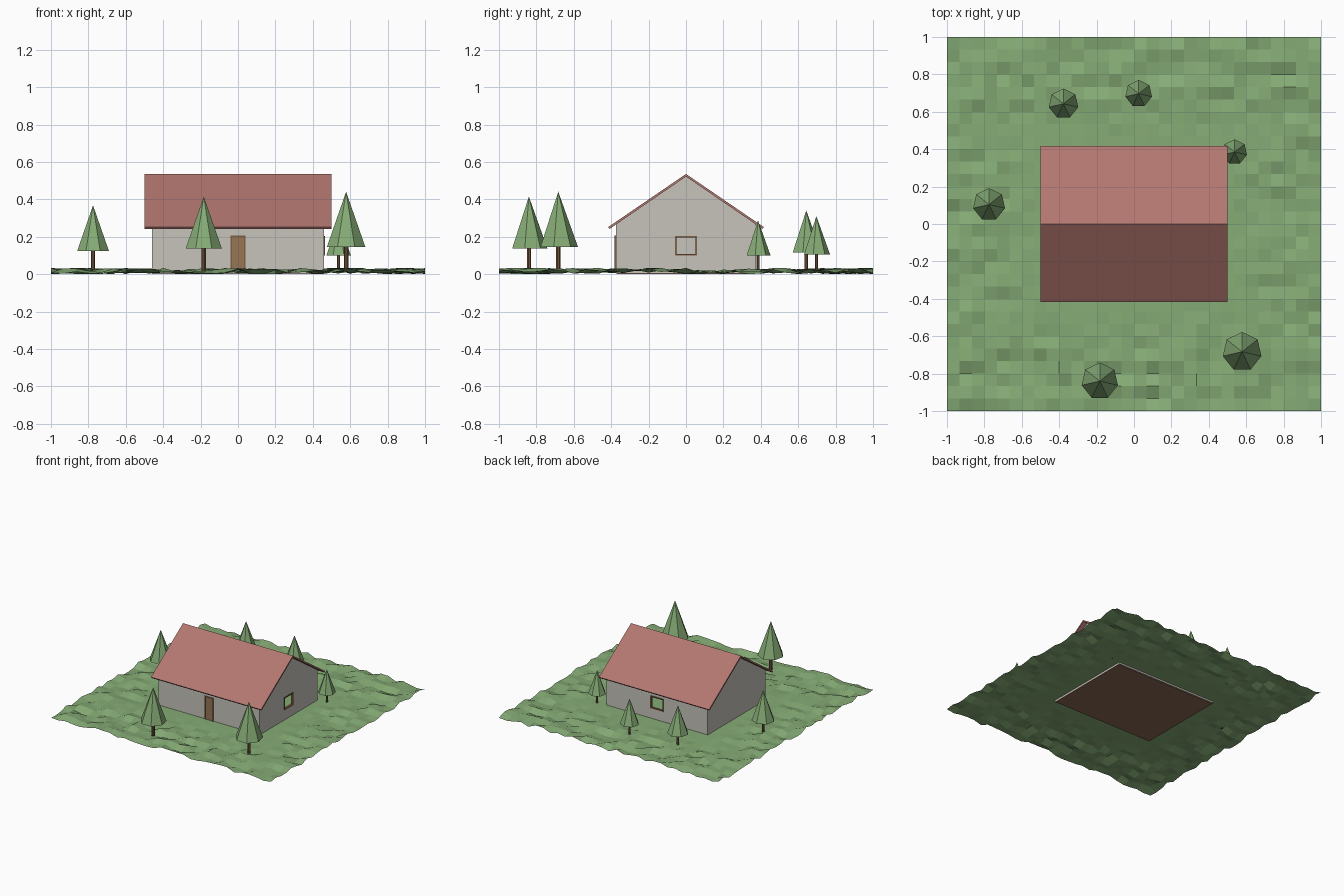
import bpy, bmesh, math, random
from mathutils import Matrix

if "Cube" in bpy.data.objects:
    bpy.data.objects.remove(bpy.data.objects["Cube"])

random.seed(4)


def material(name, rgb):
    m = bpy.data.materials.new(name)
    lin = [(c / 255 / 12.92) if c < 10 else ((c / 255 + 0.055) / 1.055) ** 2.4 for c in rgb]
    m.diffuse_color = (*lin, 1)
    m.use_nodes = True
    m.node_tree.nodes["Principled BSDF"].inputs["Base Color"].default_value = m.diffuse_color
    return m


GRASS = material("grass green", (134, 172, 118))
LEAF = material("leaf green", (134, 172, 118))
WALL = material("wall grey", (198, 195, 187))
ROOF = material("roof red", (178, 119, 111))
WOOD = material("wood brown", (150, 118, 84))
TRIM = material("trim brown", (128, 94, 68))
BARK = material("bark brown", (118, 88, 62))
FLOOR = material("floor brown", (138, 105, 84))


def finish(name, bm, mat):
    mesh = bpy.data.meshes.new(name)
    bmesh.ops.recalc_face_normals(bm, faces=bm.faces)
    bm.to_mesh(mesh)
    bm.free()
    mesh.materials.append(mat)
    ob = bpy.data.objects.new(name, mesh)
    bpy.context.collection.objects.link(ob)
    return ob


def add_box(bm, x0, x1, y0, y1, z0, z1):
    m = Matrix.Translation(((x0 + x1) / 2, (y0 + y1) / 2, (z0 + z1) / 2))
    bmesh.ops.create_cube(bm, size=1, matrix=m @ Matrix.Diagonal((x1 - x0, y1 - y0, z1 - z0, 1)))


def boxes(name, mat, *dims):
    bm = bmesh.new()
    for d in dims:
        add_box(bm, *d)
    return finish(name, bm, mat)


def prism(name, mat, profile, x0, x1):
    """Extrude a (y, z) profile along x."""
    bm = bmesh.new()
    face = bm.faces.new([bm.verts.new((x0, y, z)) for y, z in profile])
    ext = bmesh.ops.extrude_face_region(bm, geom=[face])["geom"]
    bmesh.ops.translate(bm, vec=(x1 - x0, 0, 0),
                        verts=[g for g in ext if isinstance(g, bmesh.types.BMVert)])
    return finish(name, bm, mat)


# Bumpy lawn, levelled around the house
bm = bmesh.new()
bmesh.ops.create_grid(bm, x_segments=30, y_segments=30, size=1)
for v in bm.verts:
    d = max(abs(v.co.x) - 0.5, abs(v.co.y) - 0.42) / 0.3
    k = min(1, max(0, d))
    v.co.z = 0.018 + k * random.uniform(-0.018, 0.016)
ground = finish("ground", bm, GRASS)
for p in ground.data.polygons:
    if p.normal.z < 0:
        p.flip()

# Walls with real window openings on the right and back
HX, HY, T, Z0, ZT = 0.46, 0.375, 0.012, 0.005, 0.275
W, WZ0, WZ1 = 0.055, 0.105, 0.2
boxes("floor", FLOOR, (-HX, HX, -HY + 0.005, HY - 0.005, 0.0, 0.006))
boxes("front_wall", WALL, (-HX, HX, -HY, -HY + T, Z0, ZT))
boxes("left_wall", WALL, (-HX, -HX + T, -HY, HY, Z0, ZT))
boxes("back_wall", WALL,
      (-HX, -W, HY - T, HY, Z0, ZT), (W, HX, HY - T, HY, Z0, ZT),
      (-W, W, HY - T, HY, Z0, WZ0), (-W, W, HY - T, HY, WZ1, ZT))
boxes("right_wall", WALL,
      (HX - T, HX, -HY, -W, Z0, ZT), (HX - T, HX, W, HY, Z0, ZT),
      (HX - T, HX, -W, W, Z0, WZ0), (HX - T, HX, -W, W, WZ1, ZT))

# Gables above the end walls
for side, x0 in (("left", -HX), ("right", HX - T)):
    prism(side + "_gable", WALL, [(-HY, ZT), (HY, ZT), (0, 0.525)], x0, x0 + T)

# Roof slabs, one per slope
for name, s in (("front_roof", -1), ("back_roof", 1)):
    prism(name, ROOF, [(0, 0.536), (s * 0.416, 0.252), (s * 0.409, 0.242), (0, 0.522)], -0.5, 0.5)

# Door with a thin frame
boxes("door", WOOD, (-0.031, 0.031, -HY - 0.004, -HY + 0.002, 0.012, 0.2))
boxes("door_frame", TRIM,
      (-0.039, -0.031, -HY - 0.007, -HY + 0.002, 0.012, 0.207),
      (0.031, 0.039, -HY - 0.007, -HY + 0.002, 0.012, 0.207),
      (-0.031, 0.031, -HY - 0.007, -HY + 0.002, 0.2, 0.207))

# Window frames: bars as (u0, u1, z0, z1) around the opening
B = 0.008
bars = [(-W - B / 2, -W + B / 2, WZ0 - B / 2, WZ1 + B / 2),
        (W - B / 2, W + B / 2, WZ0 - B / 2, WZ1 + B / 2),
        (-W + B / 2, W - B / 2, WZ0 - B / 2, WZ0 + B / 2),
        (-W + B / 2, W - B / 2, WZ1 - B / 2, WZ1 + B / 2)]
boxes("right_window_frame", TRIM, *[(HX - T - 0.002, HX + 0.005, a, b, c, d) for a, b, c, d in bars])
boxes("back_window_frame", TRIM, *[(a, b, HY - T - 0.002, HY + 0.005, c, d) for a, b, c, d in bars])

# Trees: position and height, all with the same proportions
trees = [(-0.775, 0.104, 0.35), (-0.377, 0.643, 0.323), (0.025, 0.697, 0.292),
         (0.538, 0.385, 0.27), (0.578, -0.683, 0.423), (-0.183, -0.84, 0.397)]
for i, (x, y, h) in enumerate(trees, 1):
    for name, mat, n, r0, r1, z0, z1 in (("tree_trunk", BARK, 7, 0.03 * h, 0.03 * h, 0, 0.32 * h),
                                         ("tree_crown", LEAF, 7, 0.25 * h, 0, 0.3 * h, h)):
        bm = bmesh.new()
        bmesh.ops.create_cone(bm, cap_ends=True, segments=n, radius1=r0, radius2=r1, depth=z1 - z0,
                              matrix=Matrix.Translation((x, y, 0.018 + (z0 + z1) / 2)))
        finish(f"{name}_{i}", bm, mat)
